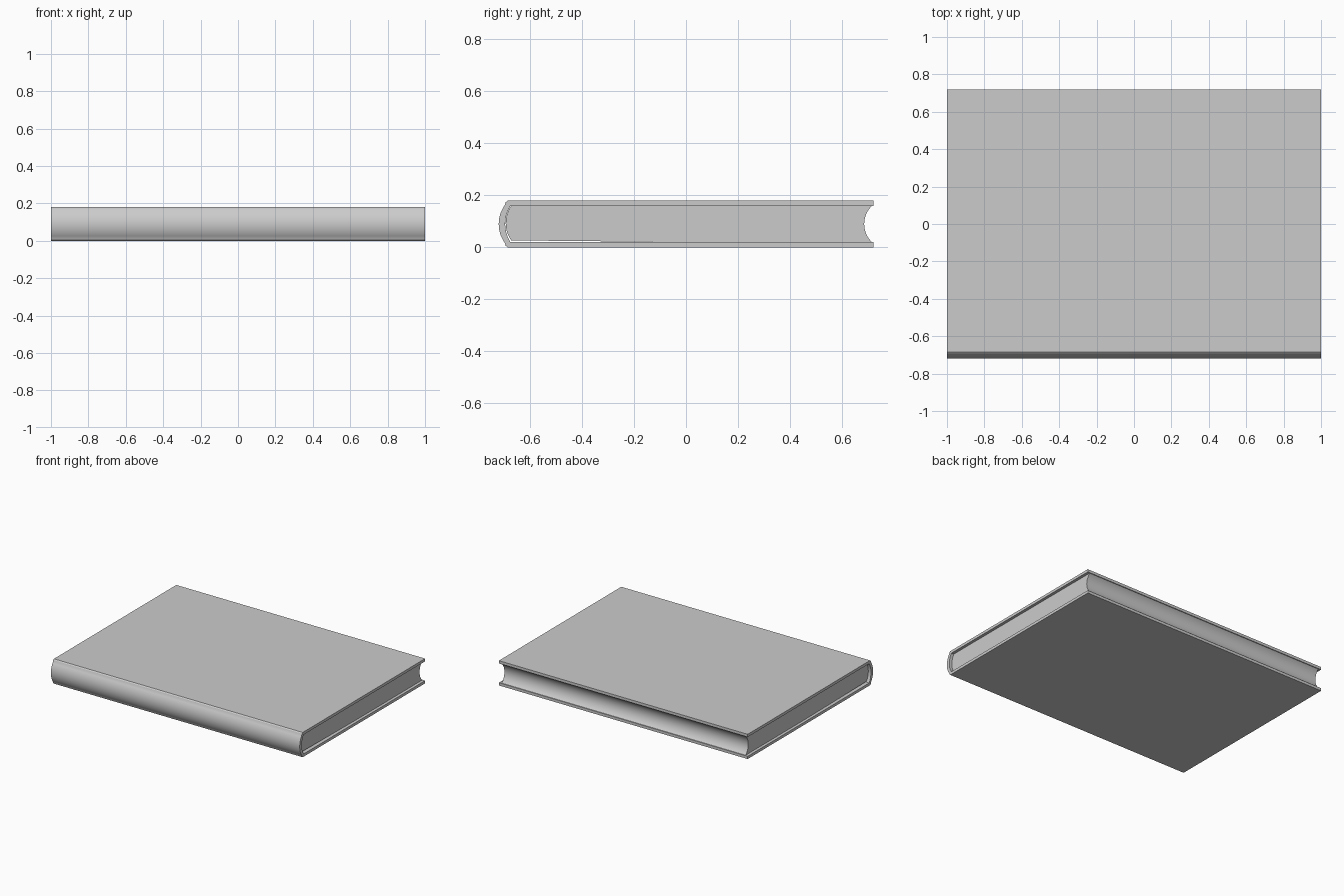
import bpy, bmesh, math

if "Cube" in bpy.data.objects:
    bpy.data.objects.remove(bpy.data.objects["Cube"])


def arc(y_end, y_mid, z0, z1, n=16):
    """Circular bow in the YZ plane from (y_end, z0) to (y_end, z1) through y_mid."""
    h, s = (z1 - z0) / 2, y_mid - y_end
    r = (h * h + s * s) / (2 * abs(s))
    a = math.asin(h / r)
    sign = 1 if s > 0 else -1
    zc = (z0 + z1) / 2
    return [(y_mid - sign * r * (1 - math.cos(t)), zc + r * math.sin(t))
            for t in (-a + 2 * a * i / n for i in range(n + 1))]


def extrude_profile(name, profile, half_x):
    """Extrude a closed YZ profile along x, smooth the curved sides only."""
    bm = bmesh.new()
    face = bm.faces.new([bm.verts.new((-half_x, y, z)) for y, z in profile])
    moved = bmesh.ops.extrude_face_region(bm, geom=[face])["geom"]
    bmesh.ops.translate(bm, vec=(2 * half_x, 0, 0),
                        verts=[g for g in moved if isinstance(g, bmesh.types.BMVert)])
    bmesh.ops.recalc_face_normals(bm, faces=bm.faces)
    mesh = bpy.data.meshes.new(name)
    bm.to_mesh(mesh)
    bm.free()
    obj = bpy.data.objects.new(name, mesh)
    bpy.context.collection.objects.link(obj)
    bpy.ops.object.select_all(action='DESELECT')
    obj.select_set(True)
    bpy.context.view_layer.objects.active = obj
    bpy.ops.object.shade_smooth_by_angle(angle=math.radians(25))
    return obj


# Cover: two boards joined by a rounded spine
outer = arc(-0.697, -0.72, 0.018, 0.162)
inner = arc(-0.675, -0.695, 0.02, 0.16)
cover = ([(0.72, 0.0), (-0.685, 0.0), (-0.693, 0.006)] + outer
         + [(-0.693, 0.174), (-0.685, 0.18), (0.72, 0.18), (0.72, 0.16)]
         + inner[::-1] + [(0.72, 0.02)])
extrude_profile("cover", cover, 1.0)

# Page block: rounded back, hollow fore edge, slightly lifted near the spine
back = arc(-0.672, -0.693, 0.027, 0.1595)
fore_edge = arc(0.715, 0.685, 0.0205, 0.1595)
extrude_profile("pages", back + fore_edge[::-1] + [(0.0, 0.0205)], 0.98)
